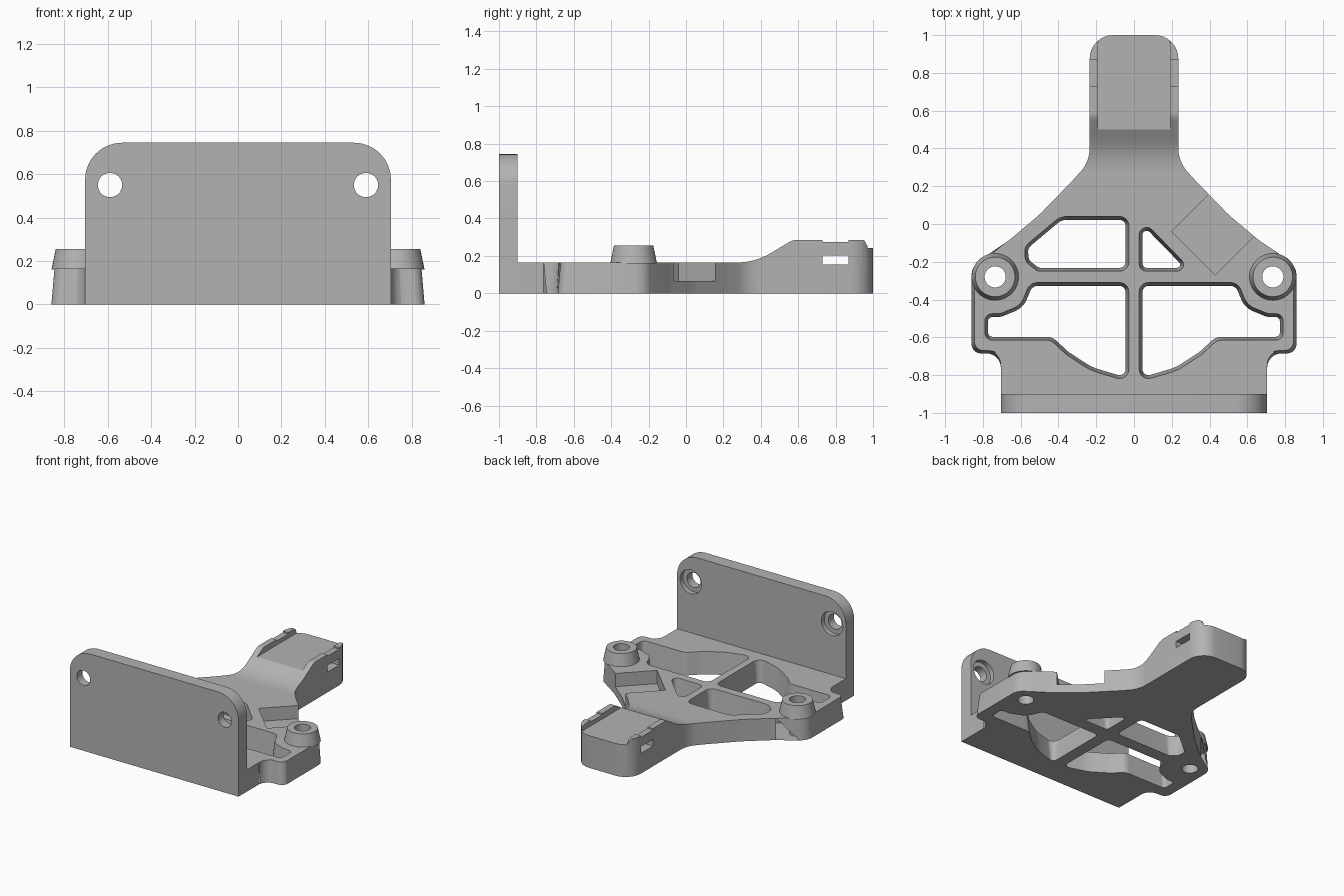
import bpy, bmesh, math
from mathutils import Vector, Matrix

if "Cube" in bpy.data.objects:
    bpy.data.objects.remove(bpy.data.objects["Cube"], do_unlink=True)

grey = bpy.data.materials.new("plain grey")
grey.use_nodes = True
GREY = (0.45, 0.45, 0.45, 1)
grey.diffuse_color = GREY
grey.node_tree.nodes["Principled BSDF"].inputs["Base Color"].default_value = GREY


def rounded(corners, steps=8):
    """Fillet each (x, y, radius) corner of a closed polygon."""
    out = []
    n = len(corners)
    for i, (x, y, r) in enumerate(corners):
        p = Vector((x, y))
        a = Vector(corners[i - 1][:2]) - p
        b = Vector(corners[(i + 1) % n][:2]) - p
        half = a.angle(b) / 2
        if r == 0 or half > 1.56:
            out.append(p)
            continue
        reach = min(r / math.tan(half), a.length * 0.49, b.length * 0.49)
        r = reach * math.tan(half)
        a.normalize()
        b.normalize()
        centre = p + (a + b).normalized() * (r / math.sin(half))
        start, end = p + a * reach - centre, p + b * reach - centre
        sweep = start.angle_signed(end)
        for k in range(steps + 1):
            t = -sweep * k / steps
            out.append(centre + Matrix.Rotation(t, 2) @ start)
    return out


def inset(pts, d):
    """Move a counter-clockwise outline inwards by d."""
    out = []
    for i, p in enumerate(pts):
        e = pts[(i + 1) % len(pts)] - pts[i - 1]
        out.append(p + Vector((-e.y, e.x)).normalized() * d)
    return out


def ccw(pts):
    area = sum(pts[i - 1].cross(p) for i, p in enumerate(pts))
    return pts if area > 0 else pts[::-1]


def loft(name, low, high, h0, h1, place=lambda u, v, h: (u, v, h)):
    """Solid between two matching outlines."""
    bm = bmesh.new()
    a = [bm.verts.new(place(p.x, p.y, h0)) for p in low]
    b = [bm.verts.new(place(p.x, p.y, h1)) for p in high]
    bm.faces.new(a)
    bm.faces.new(b)
    for i in range(len(a)):
        bm.faces.new((a[i - 1], a[i], b[i], b[i - 1]))
    bmesh.ops.recalc_face_normals(bm, faces=bm.faces)
    mesh = bpy.data.meshes.new(name)
    bm.to_mesh(mesh)
    bm.free()
    mesh.materials.append(grey)
    ob = bpy.data.objects.new(name, mesh)
    bpy.context.collection.objects.link(ob)
    return ob


def circle(x, y, r, n=40):
    return [Vector((x + r * math.cos(math.tau * i / n), y + r * math.sin(math.tau * i / n)))
            for i in range(n)]


def box(name, x0, x1, y0, y1, z0, z1):
    pts = [Vector(p) for p in ((x0, y0), (x1, y0), (x1, y1), (x0, y1))]
    return loft(name, pts, pts, z0, z1)


def combine(ob, tool, mode="DIFFERENCE"):
    m = ob.modifiers.new("cut", "BOOLEAN")
    m.operation, m.solver, m.object = mode, "EXACT", tool
    bpy.context.view_layer.objects.active = ob
    bpy.ops.object.modifier_apply(modifier=m.name)
    bpy.data.objects.remove(tool, do_unlink=True)


along_x = lambda u, v, h: (h, u, v)
along_y = lambda u, v, h: (u, h, v)
mirror = lambda spec: [(-x, y, r) for x, y, r in reversed(spec)]

# Base frame outline: right half mirrored to the left
half = [(0.705, -0.9, 0), (0.705, -0.685, 0.1), (0.86, -0.685, 0.05), (0.86, -0.22, 0.1),
        (0.66, -0.085, 0.5), (0.5, 0.05, 0.5), (0.33, 0.225, 0.3), (0.235, 0.33, 0.3),
        (0.235, 1, 0.125)]
low = ccw(rounded(half + mirror(half)))
# Drafted side wings
high = [Vector((p.x - math.copysign(0.026, p.x) * (abs(p.x) > 0.75 and p.y < -0.15),
                p.y + 0.026 * (abs(p.x) > 0.705 and p.y < -0.6))) for p in low]
base = loft("base_frame", low, high, 0, 0.3)

# Side profile with the raised arm
profile = rounded([(-1.1, -0.1, 0), (1.1, -0.1, 0), (1.1, 0.245, 0), (0.97, 0.245, 0.03),
                   (0.955, 0.285, 0.02), (0.57, 0.285, 0.08), (0.37, 0.165, 0.35),
                   (-1.1, 0.165, 0)])
combine(base, loft("profile_tool", profile, profile, -1, 1, along_x), "INTERSECT")

# Drafted windows
lower = [(0.027, -0.31, 0.05), (0.55, -0.31, 0.06), (0.6, -0.43, 0.1), (0.71, -0.475, 0.08),
         (0.79, -0.475, 0.06), (0.79, -0.615, 0.04), (0.44, -0.615, 0.06),
         (0.36, -0.69, 0.1), (0.23, -0.775, 0.3), (0.027, -0.835, 0.05)]
upper = [(-0.027, 0.04, 0.05), (-0.39, 0.04, 0.1), (-0.58, -0.12, 0.06),
         (-0.575, -0.2, 0.06), (-0.51, -0.25, 0.05), (-0.027, -0.25, 0.05)]
triangle = [(0.027, 0.04, 0.04), (0.31, -0.25, 0.035), (0.027, -0.25, 0.04)]
for spec in (lower, mirror(lower), upper, triangle):
    top = ccw(rounded(spec))
    combine(base, loft("window_tool", inset(top, 0.02), inset(top, -0.002), -0.02, 0.185))

# Diagonal pocket open to the outer edge
pocket = [Vector(p) for p in ((0.2, -0.04), (0.43, -0.27), (0.73, 0.03), (0.5, 0.26))]
combine(base, loft("pocket_tool", pocket, pocket, 0.065, 0.4))

# Arm channel, cross slot and rim notches
channel = rounded([(-0.19, 0.45, 0), (0.19, 0.45, 0), (0.19, 1.1, 0), (-0.19, 1.1, 0)])
combine(base, loft("channel_tool", channel, channel, 0.243, 0.4))
combine(base, box("slot_tool", -0.5, 0.5, 0.73, 0.87, 0.153, 0.203))
combine(base, box("notch_tool", -0.5, 0.5, 0.73, 0.87, 0.274, 0.4))

# Mounting bosses with through holes
parts = [base]
for side, x in (("left", 0.735), ("right", -0.735)):
    y = -0.28
    boss = loft(side + "_boss", circle(x, y, 0.125), circle(x, y, 0.105), 0.16, 0.255)
    for ob in (base, boss):
        hole = circle(x, y, 0.056)
        combine(ob, loft("hole_tool", hole, hole, -0.1, 0.4))
    parts.append(boss)

# Upright plate with counterbored holes on the rear face
shape = rounded([(-0.705, 0, 0), (0.705, 0, 0), (0.705, 0.745, 0.17), (-0.705, 0.745, 0.17)])
plate = loft("upright_plate", shape, shape, -1, -0.9, along_y)
for x in (-0.59, 0.59):
    for r, start in ((0.056, -1.1), (0.09, -0.935)):
        hole = circle(x, 0.55, r)
        combine(plate, loft("bore_tool", hole, hole, start, -0.8, along_y))
parts.append(plate)

# Smooth curves, crisp edges
for ob in parts:
    bpy.ops.object.select_all(action="DESELECT")
    ob.select_set(True)
    bpy.context.view_layer.objects.active = ob
    bpy.ops.object.shade_smooth_by_angle(angle=math.radians(30))
